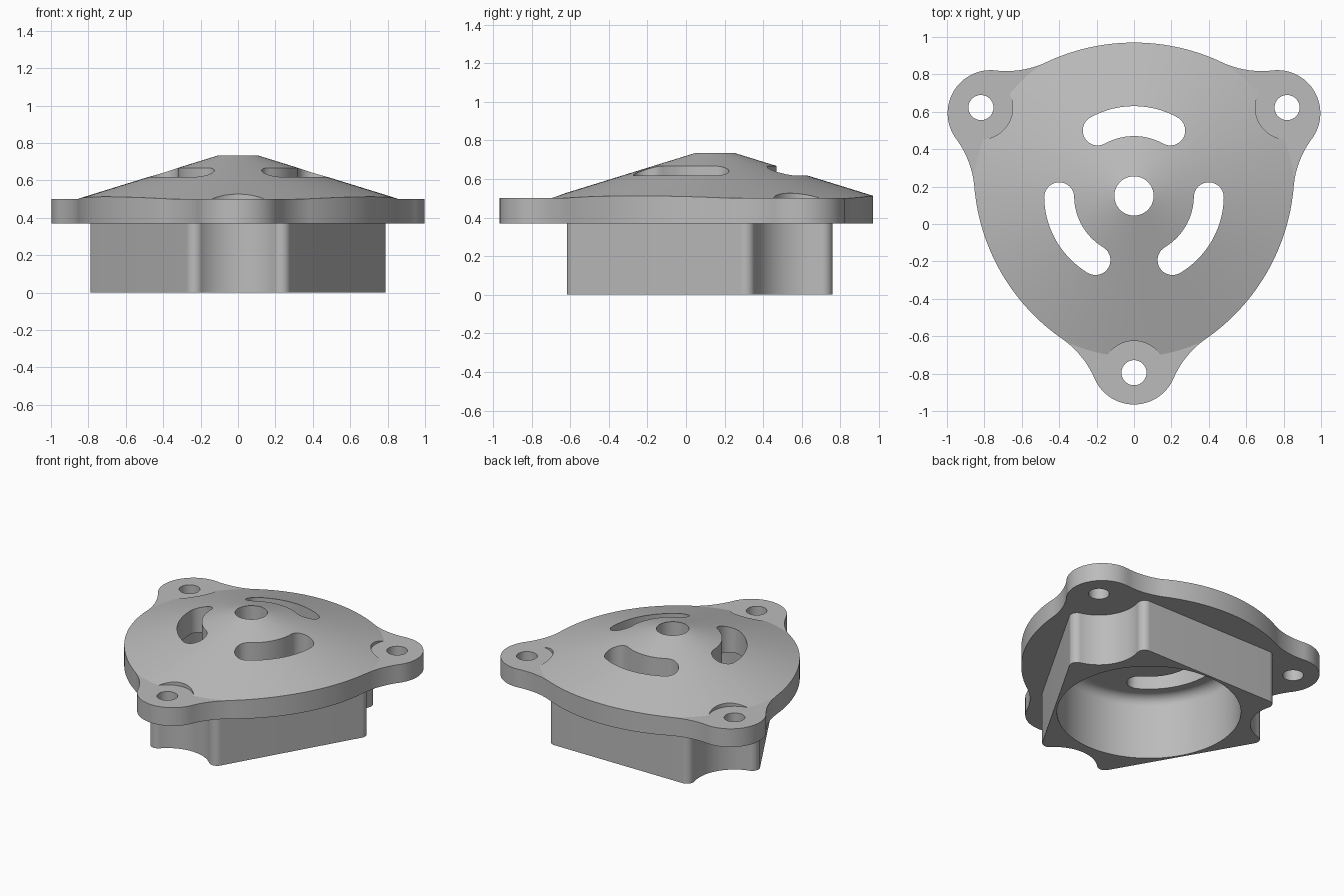
import bpy, bmesh, math
from mathutils import Vector, Matrix

if "Cube" in bpy.data.objects:
    bpy.data.objects.remove(bpy.data.objects["Cube"], do_unlink=True)

CENTRE = Vector((0, 0.15, 0))    # axis of the bore and dome
BOLT_R = 0.945                   # bolt circle radius


def polar(r, deg):
    a = math.radians(deg)
    return Vector((r * math.cos(a), r * math.sin(a)))


def turn(p, deg):
    return Matrix.Rotation(math.radians(deg), 2) @ p


def flip(p):
    return Vector((-p.x, p.y))


def arc(c, p, q, n):
    """Shorter arc around c from p to q."""
    a = math.atan2(p.y - c.y, p.x - c.x)
    b = math.atan2(q.y - c.y, q.x - c.x)
    d = (b - a + math.pi) % math.tau - math.pi
    r = (p - c).length
    return [c + r * Vector((math.cos(a + d * i / n), math.sin(a + d * i / n)))
            for i in range(n + 1)]


def three_fold(start, u, lobe, lobe_r, side=None):
    """Outline of three sides joined to three corner arcs by tangent fillets.
    The fillet leaves the side at start, with its centre along u."""
    w = start - lobe
    rf = (w.length_squared - lobe_r ** 2) / (2 * (lobe_r - w.dot(u)))
    fc = start + rf * u
    end = lobe + (fc - lobe).normalized() * lobe_r
    fillet = arc(fc, start, end, 18)
    sector = [flip(p) for p in reversed(fillet)]
    if side:
        sector += arc(side, flip(start), start, 36)[1:-1]
    sector += fillet + arc(lobe, end, turn(flip(end), -120), 32)[1:-1]
    return [turn(p, -120 * k) for k in range(3) for p in sector]


def finish(bm, name):
    bmesh.ops.recalc_face_normals(bm, faces=bm.faces)
    me = bpy.data.meshes.new(name)
    bm.to_mesh(me)
    bm.free()
    ob = bpy.data.objects.new(name, me)
    ob.location = CENTRE
    bpy.context.collection.objects.link(ob)
    return ob


def prism(name, outline, z0, z1):
    bm = bmesh.new()
    face = bm.faces.new([bm.verts.new((p.x, p.y, z0)) for p in outline])
    top = bmesh.ops.extrude_face_region(bm, geom=[face])["geom"]
    verts = [v for v in top if isinstance(v, bmesh.types.BMVert)]
    bmesh.ops.translate(bm, verts=verts, vec=(0, 0, z1 - z0))
    return finish(bm, name)


def lathe(name, profile, steps=128):
    bm = bmesh.new()
    vs = [bm.verts.new((r, 0, z)) for r, z in profile]
    es = [bm.edges.new(pair) for pair in zip(vs, vs[1:])]
    bmesh.ops.spin(bm, geom=vs + es, cent=(0, 0, 0), axis=(0, 0, 1),
                   angle=math.tau, steps=steps, use_duplicate=False)
    bmesh.ops.remove_doubles(bm, verts=bm.verts, dist=1e-5)
    return finish(bm, name)


def circle(c, r, n=56):
    return [c + polar(r, 360 * i / n) for i in range(n)]


def combine(target, other, operation):
    mod = target.modifiers.new(operation, "BOOLEAN")
    mod.operation, mod.solver, mod.object = operation, "EXACT", other
    bpy.context.view_layer.objects.active = target
    bpy.ops.object.modifier_apply(modifier=mod.name)
    bpy.data.objects.remove(other, do_unlink=True)


# Flange: bulged three-lobed outline, topped by a shallow cone
side_centre = Vector((0, -0.28))
start = side_centre + polar(1.1, 64.8)
outline = three_fold(start, (start - side_centre).normalized(),
                     polar(0.885, 30), 0.23, side_centre)
cover = prism("dome_cover", outline, 0.37, 0.9)
dome = lathe("dome_shape", [(0, 0.735), (0.1, 0.735), (0.86, 0.5), (1.4, 0.5),
                            (1.4, 0.3), (0, 0.3)])
combine(cover, dome, "INTERSECT")

# Lower housing: triangle with scalloped, rounded corners
housing = prism("housing", three_fold(Vector((0.505, 0.61)), Vector((0, -1)),
                                      polar(BOLT_R, 30), 0.275), 0, 0.4)
combine(cover, housing, "UNION")

# Bore with a rounded ceiling edge
bore_r, ceiling, rnd = 0.594, 0.45, 0.07
corner = arc(Vector((bore_r - rnd, ceiling - rnd)), Vector((bore_r, ceiling - rnd)),
             Vector((bore_r - rnd, ceiling)), 10)
bore = lathe("bore", [(0, -0.1), (bore_r, -0.1)] + [tuple(p) for p in corner]
             + [(0, ceiling)])
combine(cover, bore, "DIFFERENCE")

# Centre hole
combine(cover, prism("centre_hole", circle(Vector((0, 0)), 0.105), 0.2, 1),
        "DIFFERENCE")

# Bolt holes, their flat seats, and the curved vent slots
slot_r, half_w, spread = 0.4, 0.08, 29
for k in range(3):
    bolt = polar(BOLT_R, 30 + 120 * k)
    combine(cover, prism("bolt_seat", circle(bolt, 0.17), 0.5, 1), "DIFFERENCE")
    combine(cover, prism("bolt_hole", circle(bolt, 0.067), 0.2, 1), "DIFFERENCE")
    mid = 90 + 120 * k
    slot = [polar(slot_r + half_w, mid - spread + 2 * spread * i / 20) for i in range(21)]
    end = polar(slot_r, mid + spread)
    slot += [end + polar(half_w, mid + spread + 9 * i) for i in range(1, 20)]
    slot += [polar(slot_r - half_w, mid + spread - 2 * spread * i / 20) for i in range(21)]
    end = polar(slot_r, mid - spread)
    slot += [end + polar(half_w, mid - spread + 180 + 9 * i) for i in range(1, 20)]
    combine(cover, prism("vent_slot", slot, 0.2, 1), "DIFFERENCE")

# Colour and shading
grey = bpy.data.materials.new("plain_grey")
grey.use_nodes = True
colour = (0.5, 0.5, 0.5, 1)
grey.diffuse_color = colour
grey.node_tree.nodes["Principled BSDF"].inputs["Base Color"].default_value = colour
cover.data.materials.clear()
cover.data.materials.append(grey)
bpy.ops.object.select_all(action="DESELECT")
cover.select_set(True)
bpy.context.view_layer.objects.active = cover
bpy.ops.object.shade_smooth_by_angle(angle=math.radians(12))
